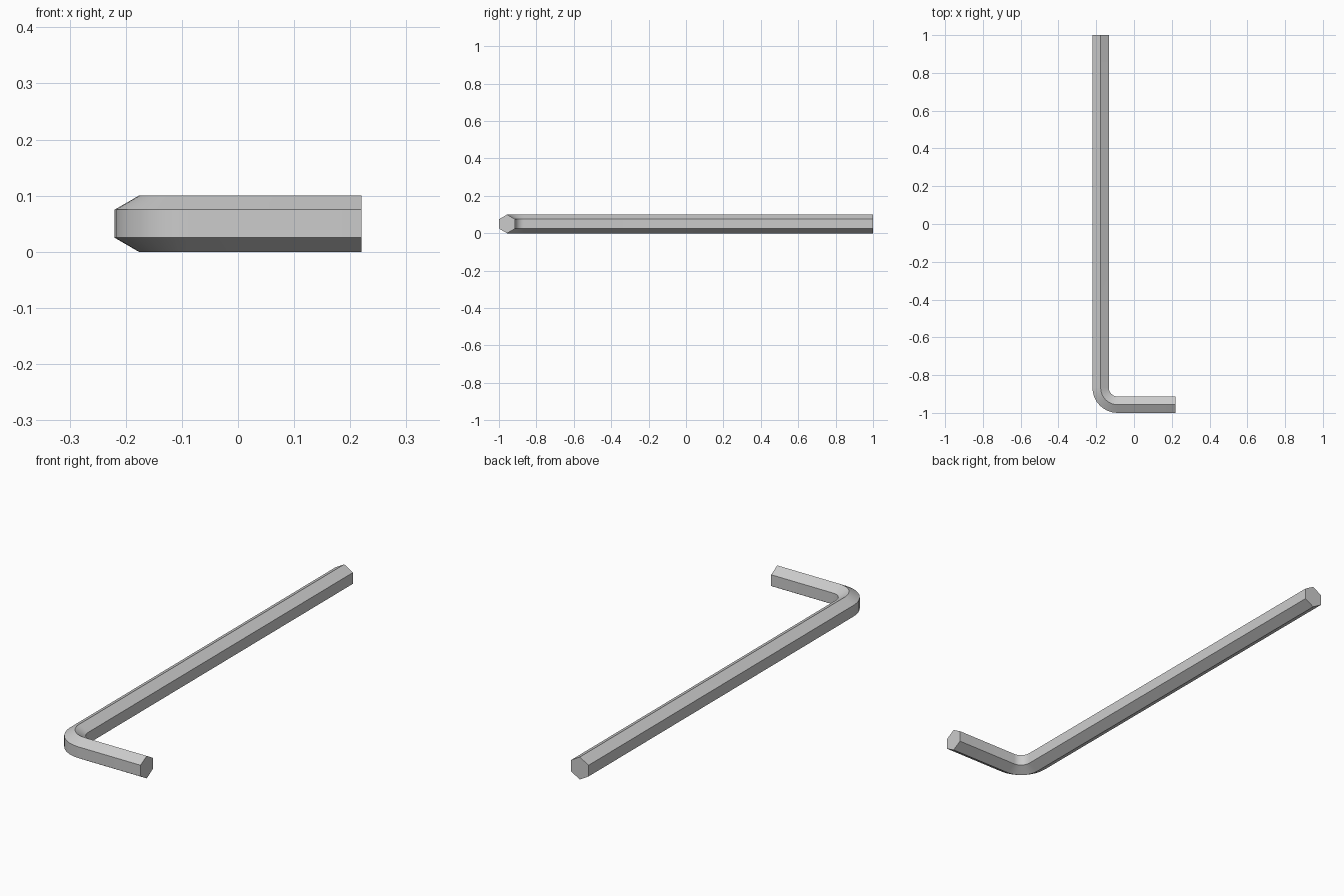
import bpy, bmesh, math

cube = bpy.data.objects.get("Cube")
if cube:
    bpy.data.objects.remove(cube, do_unlink=True)

R = 0.05                          # hexagon corner radius
FLAT = R * math.cos(math.pi / 6)  # half width across flats
BEND = 0.09                       # centreline bend radius
STEPS = 8
AX, AY = -0.22 + FLAT, -1 + FLAT  # centrelines of the long and short arms

# Steel material
steel = bpy.data.materials.new("Steel grey")
steel.use_nodes = True
colour = (0.6, 0.6, 0.6, 1)
steel.diffuse_color = colour
steel.node_tree.nodes["Principled BSDF"].inputs["Base Color"].default_value = colour

# L-shaped centreline: (x, y, direction of the section's outward side)
path = [(AX, 1.0, math.pi)]
for i in range(STEPS + 1):
    a = math.pi + i / STEPS * math.pi / 2
    path.append((AX + BEND + BEND * math.cos(a), AY + BEND + BEND * math.sin(a), a))
path.append((0.22, AY, 1.5 * math.pi))

# Sweep a hexagon with its corners up and down along the centreline
bm = bmesh.new()
rings = []
for x, y, a in path:
    ring = []
    for k in range(6):
        t = math.pi / 2 + k * math.pi / 3
        side = R * math.cos(t)
        ring.append(bm.verts.new((x + side * math.cos(a), y + side * math.sin(a),
                                  R + R * math.sin(t))))
    rings.append(ring)
for r0, r1 in zip(rings, rings[1:]):
    for k in range(6):
        n = (k + 1) % 6
        bm.faces.new((r0[k], r0[n], r1[n], r1[k]))
bm.faces.new(rings[0])
bm.faces.new(rings[-1])
bmesh.ops.recalc_face_normals(bm, faces=bm.faces)

mesh = bpy.data.meshes.new("hex_key")
bm.to_mesh(mesh)
bm.free()
mesh.materials.append(steel)
key = bpy.data.objects.new("hex_key", mesh)
bpy.context.collection.objects.link(key)

# Smooth bend, sharp hexagon edges
bpy.ops.object.select_all(action='DESELECT')
key.select_set(True)
bpy.context.view_layer.objects.active = key
bpy.ops.object.shade_smooth_by_angle(angle=math.radians(30))
